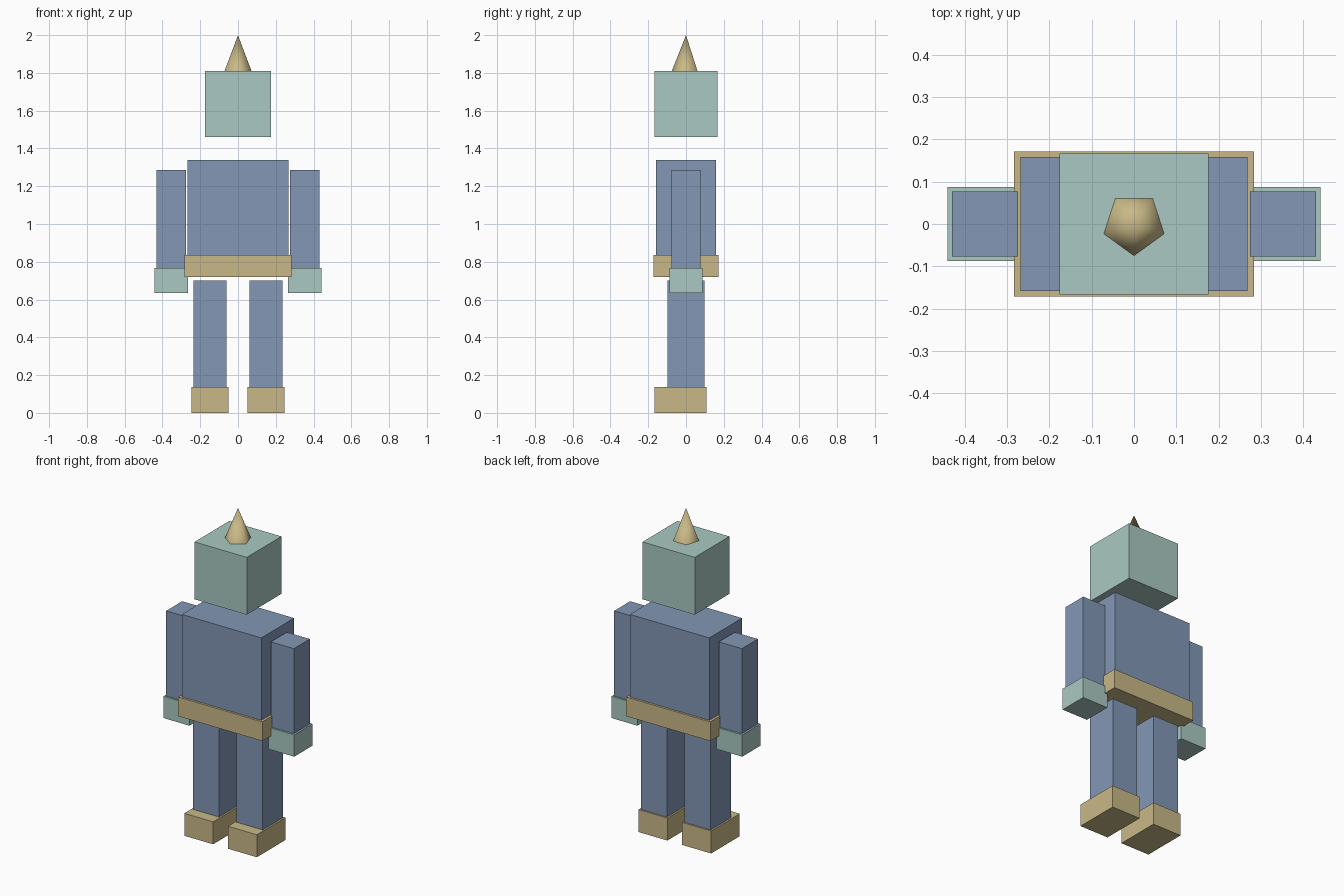
import bpy
import bmesh
import math

if "Cube" in bpy.data.objects:
    bpy.data.objects.remove(bpy.data.objects["Cube"])


def material(name, colour):
    m = bpy.data.materials.new(name)
    m.diffuse_color = (*colour, 1.0)
    m.use_nodes = True
    m.node_tree.nodes["Principled BSDF"].inputs["Base Color"].default_value = m.diffuse_color
    return m


TEAL = material("pale_teal", (0.402, 0.584, 0.539))
BLUE = material("dusty_blue", (0.223, 0.309, 0.462))
TAN = material("sandy_tan", (0.584, 0.485, 0.242))


def add_object(name, bm, mat):
    mesh = bpy.data.meshes.new(name)
    bm.to_mesh(mesh)
    bm.free()
    mesh.materials.append(mat)
    obj = bpy.data.objects.new(name, mesh)
    bpy.context.collection.objects.link(obj)
    return obj


def box(name, mat, x, y, z):
    """Box from (min, max) ranges along each axis."""
    bm = bmesh.new()
    bmesh.ops.create_cube(bm, size=1.0)
    for v in bm.verts:
        v.co = [r[0] + (c + 0.5) * (r[1] - r[0]) for c, r in zip(v.co, (x, y, z))]
    return add_object(name, bm, mat)


def pair(name, mat, x, y, z):
    """Matching boxes on both sides of the body."""
    box("right_" + name, mat, x, y, z)
    box("left_" + name, mat, (-x[1], -x[0]), y, z)


# Head and body
box("head", TEAL, (-0.176, 0.176), (-0.167, 0.167), (1.46, 1.81))
box("torso", BLUE, (-0.268, 0.268), (-0.158, 0.158), (0.78, 1.34))
box("belt", TAN, (-0.284, 0.284), (-0.171, 0.171), (0.72, 0.837))

# Limbs
pair("arm", BLUE, (0.275, 0.431), (-0.077, 0.077), (0.768, 1.287))
pair("hand", TEAL, (0.266, 0.441), (-0.088, 0.088), (0.635, 0.768))
pair("leg", BLUE, (0.06, 0.235), (-0.098, 0.098), (0.137, 0.70))
pair("shoe", TAN, (0.05, 0.245), (-0.168, 0.108), (0.0, 0.137))

# Five-sided spike on the head, one corner facing forward, smooth sides
bm = bmesh.new()
apex = bm.verts.new((0, 0, 2.0))
ring = []
for i in range(5):
    a = -math.pi / 2 + i * math.tau / 5
    ring.append(bm.verts.new((0.075 * math.cos(a), 0.075 * math.sin(a), 1.81)))
for i in range(5):
    bm.faces.new((ring[i], ring[(i + 1) % 5], apex)).smooth = True
base = bm.faces.new(ring[::-1])
for e in base.edges:
    e.smooth = False
add_object("spike", bm, TAN)
